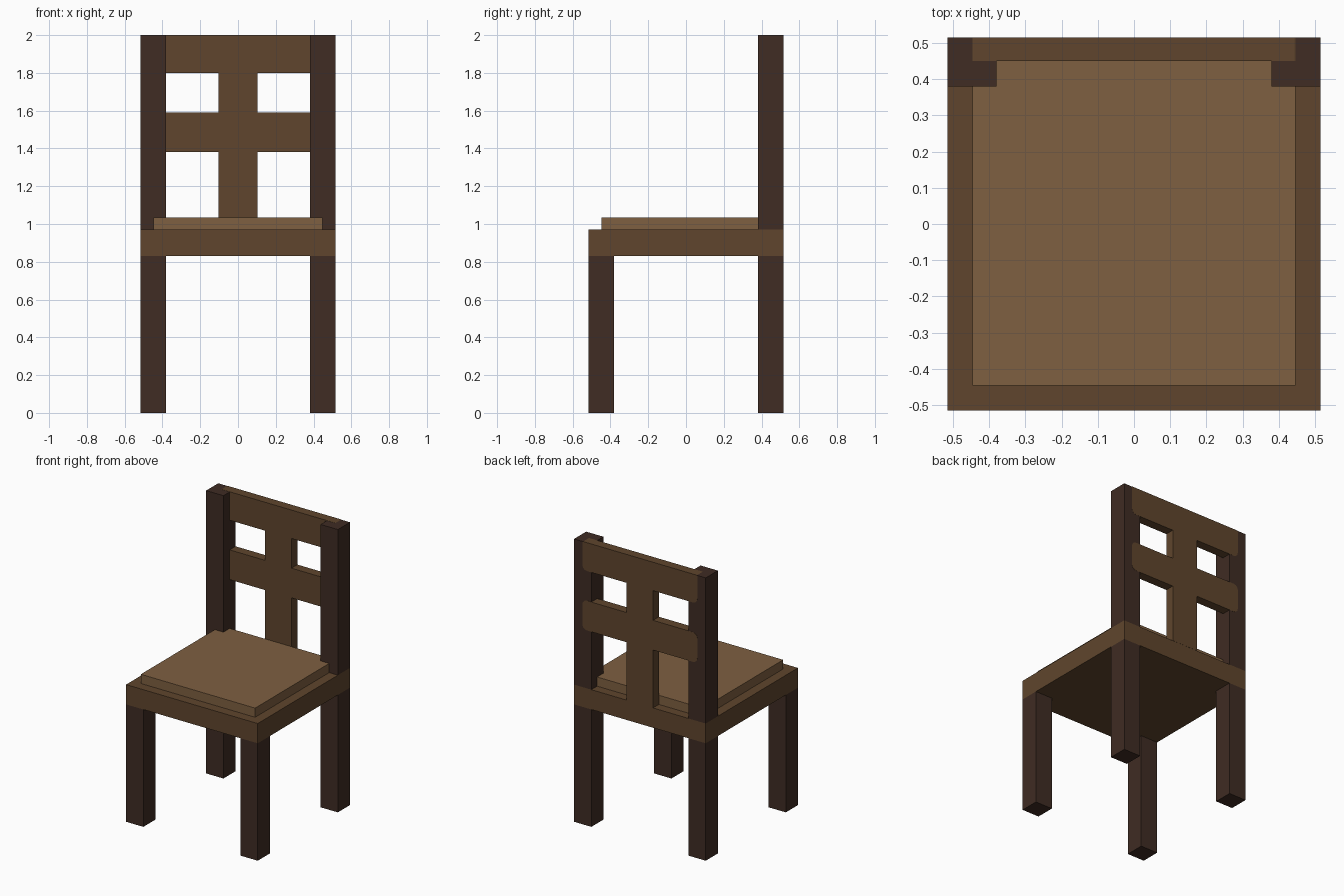
import bpy, bmesh, math
from mathutils import Vector

cube = bpy.data.objects.get("Cube")
if cube:
    bpy.data.objects.remove(cube, do_unlink=True)


def material(name, rgb):
    m = bpy.data.materials.new(name)
    m.use_nodes = True
    m.diffuse_color = (*rgb, 1)
    bsdf = next(n for n in m.node_tree.nodes if n.type == 'BSDF_PRINCIPLED')
    bsdf.inputs["Base Color"].default_value = (*rgb, 1)
    return m


DARK = material("dark wood", (0.050, 0.025, 0.017))
WOOD = material("brown wood", (0.115, 0.060, 0.026))
LIGHT = material("light wood", (0.209, 0.115, 0.053))


def finish(name, bm, mat):
    bmesh.ops.recalc_face_normals(bm, faces=bm.faces)
    me = bpy.data.meshes.new(name)
    bm.to_mesh(me)
    bm.free()
    me.materials.append(mat)
    ob = bpy.data.objects.new(name, me)
    bpy.context.collection.objects.link(ob)
    return ob


def box(name, lo, hi, mat):
    lo, hi = Vector(lo), Vector(hi)
    bm = bmesh.new()
    bmesh.ops.create_cube(bm, size=1)
    for v in bm.verts:
        v.co = (lo + hi) / 2 + v.co * (hi - lo)
    return finish(name, bm, mat)


R, IN = 0.515, 0.38            # outer half width, inner face of the legs
SEAT_LOW, SEAT_TOP = 0.83, 0.97

# Seat slab and the thinner panel on top of it
box("seat_frame", (-R, -R, SEAT_LOW), (R, R, SEAT_TOP), WOOD)
box("seat_panel", (-0.447, -0.447, SEAT_TOP), (0.447, 0.45, 1.035), LIGHT)

# Legs and back posts
for side, x0, x1 in (("right", -R, -IN), ("left", IN, R)):
    box("front_leg_" + side, (x0, -R, 0), (x1, -IN, SEAT_LOW), DARK)
    box("back_leg_" + side, (x0, IN, 0), (x1, R, SEAT_LOW), DARK)
    box("back_post_" + side, (x0, IN, SEAT_TOP), (x1, R, 2), DARK)


# Backrest: centre splat and two rails as one extruded outline,
# let into the posts and a hair proud of them
def corner(x, z, sz, r=0.035, steps=3):
    """Rounded outer rail corner; sz = -1 lower, 1 upper, listed upwards."""
    pts = [(x - r + r * math.cos(a), z - sz * (r - r * math.sin(a)))
           for a in (math.pi / 2 * i / steps for i in range(steps + 1))]
    return pts[::-1] if sz < 0 else pts


W, END, TOP = 0.103, 0.45, 2.001
half = [(W, SEAT_TOP), (W, 1.38), *corner(END, 1.38, -1), *corner(END, 1.59, 1),
        (W, 1.59), (W, 1.80), *corner(END, 1.80, -1), *corner(END, TOP, 1, 0.008)]
outline = half + [(-x, z) for x, z in reversed(half)]

bm = bmesh.new()
face = bm.faces.new([bm.verts.new((x, 0.45, z)) for x, z in outline])
ext = bmesh.ops.extrude_face_region(bm, geom=[face])
moved = [g for g in ext["geom"] if isinstance(g, bmesh.types.BMVert)]
bmesh.ops.translate(bm, verts=moved, vec=(0, R + 0.001 - 0.45, 0))
if not face.is_valid or len(face.link_loops if hasattr(face, "link_loops") else face.loops) == 0:
    bmesh.ops.holes_fill(bm, edges=bm.edges)
finish("backrest", bm, WOOD)
